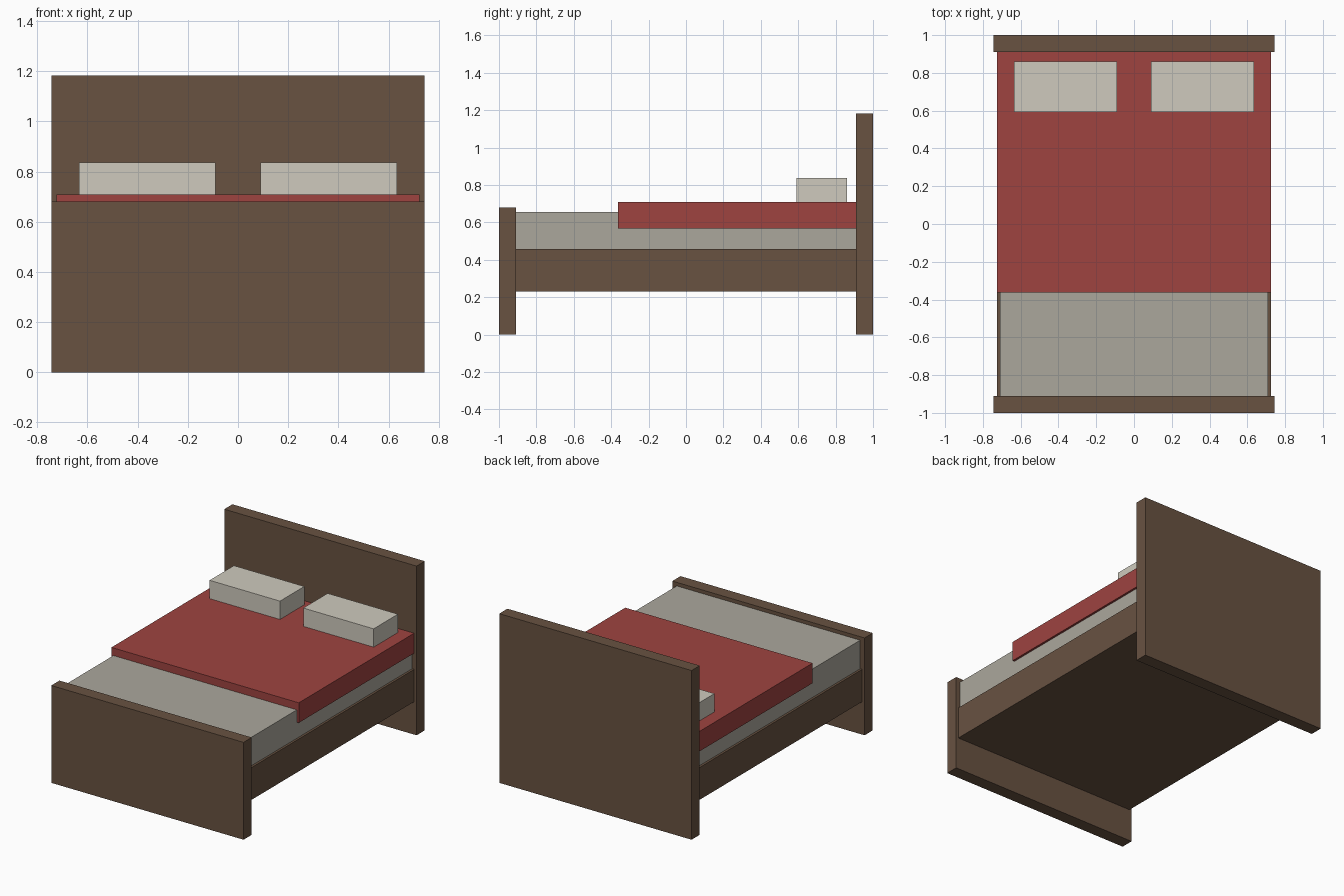
import bpy

if "Cube" in bpy.data.objects:
    bpy.data.objects.remove(bpy.data.objects["Cube"])


def material(name, rgb):
    mat = bpy.data.materials.new(name)
    mat.diffuse_color = (*rgb, 1.0)
    mat.use_nodes = True
    mat.node_tree.nodes["Principled BSDF"].inputs["Base Color"].default_value = mat.diffuse_color
    return mat


def box(name, x, y, z, mat):
    """Flat-faced box from (min, max) ranges along each axis."""
    bpy.ops.mesh.primitive_cube_add(size=1)
    obj = bpy.context.object
    obj.name = name
    for v in obj.data.vertices:
        v.co = [r[0] + (c + 0.5) * (r[1] - r[0]) for c, r in zip(v.co, (x, y, z))]
    obj.data.materials.append(mat)
    return obj


wood = material("wood", (0.138, 0.084, 0.053))
sheet = material("sheet", (0.41, 0.39, 0.335))
red = material("red_cloth", (0.342, 0.057, 0.051))
linen = material("linen", (0.62, 0.59, 0.51))

# Wooden end boards and base
box("headboard", (-0.743, 0.743), (0.91, 1.0), (0, 1.182), wood)
box("footboard", (-0.743, 0.743), (-1.0, -0.91), (0, 0.68), wood)
box("bed_base", (-0.725, 0.725), (-0.91, 0.91), (0.23, 0.456), wood)

# Mattress and blanket draped over its upper part
box("mattress", (-0.709, 0.709), (-0.91, 0.91), (0.456, 0.655), sheet)
box("blanket", (-0.724, 0.724), (-0.363, 0.91), (0.568, 0.708), red)

# Pair of pillows
for side, label in ((-1, "left"), (1, "right")):
    x = sorted((side * 0.09, side * 0.634))
    box(label + "_pillow", x, (0.592, 0.861), (0.708, 0.836), linen)
